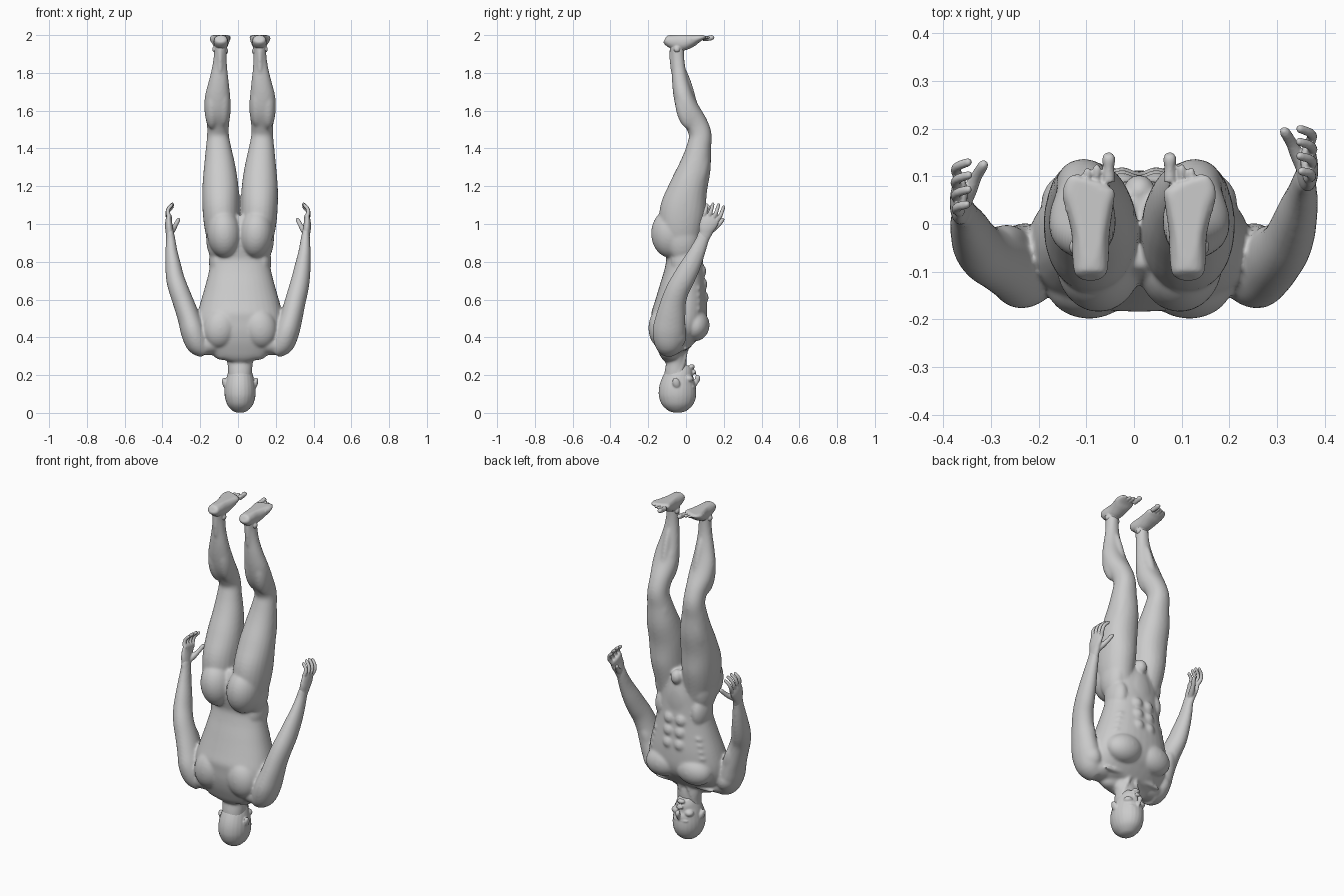
import bpy, bmesh, math
from mathutils import Vector, Matrix

cube = bpy.data.objects.get("Cube")
if cube:
    bpy.data.objects.remove(cube, do_unlink=True)

skin = bpy.data.materials.new("grey_skin")
skin.use_nodes = True
GREY = (0.6, 0.6, 0.6, 1)
skin.diffuse_color = GREY
skin.node_tree.nodes["Principled BSDF"].inputs["Base Color"].default_value = GREY

MID = .011  # x of the body's plane of symmetry


def spline(rows, steps):
    """Catmull-Rom interpolation of whole station rows."""
    rows = [Vector(r) for r in rows]
    ext = [rows[0]] + rows + [rows[-1]]
    out = []
    for i in range(len(rows) - 1):
        a, b, c, d = ext[i:i + 4]
        for k in range(steps):
            t = k / steps
            out.append(0.5 * (2 * b + (c - a) * t + (2 * a - 5 * b + 4 * c - d) * t * t
                              + (3 * b - a - 3 * c + d) * t ** 3))
    return out + [rows[-1]]


def loft(rows, side=1, n=24, top=None, power=1.0, mid=MID):
    """Closed tube through rows of (x, y, z, radius across x, other radius)."""
    pts = spline([(mid + r[0] * side, *r[1:]) for r in rows], 4)
    rings = []
    for i, p in enumerate(pts):
        c = Vector(p[:3])
        t = (Vector(pts[min(i + 1, len(pts) - 1)][:3]) - Vector(pts[max(i - 1, 0)][:3])).normalized()
        u = (Vector((1, 0, 0)) - t * t.x).normalized()
        v = t.cross(u)
        ring = []
        for k in range(n):
            a = math.tau * k / n
            ca, sa = math.cos(a), math.sin(a)
            q = c + u * p[3] * math.copysign(abs(ca) ** power, ca) \
                  + v * p[4] * math.copysign(abs(sa) ** power, sa)
            if top is not None:
                q.z = min(q.z, top)
            ring.append(bm.verts.new(q))
        rings.append(ring)
    faces = [bm.faces.new(rings[0][::-1]), bm.faces.new(rings[-1])]
    for r, s in zip(rings, rings[1:]):
        for k in range(n):
            faces.append(bm.faces.new((r[k], r[(k + 1) % n], s[(k + 1) % n], s[k])))
    bmesh.ops.recalc_face_normals(bm, faces=faces)


def blob(c, r, side=1, tilt=0, lean=0):
    """Muscle ellipsoid; tilt turns it about y, lean about x (degrees)."""
    m = (Matrix.Translation((MID + c[0] * side, c[1], c[2]))
         @ Matrix.Rotation(math.radians(tilt * side), 4, 'Y')
         @ Matrix.Rotation(math.radians(lean), 4, 'X') @ Matrix.Diagonal((*r, 1)))
    bmesh.ops.create_uvsphere(bm, u_segments=24, v_segments=16, radius=1, matrix=m)


def finish(name, voxel, iterations):
    """Fuse the gathered volumes into one smooth object."""
    mesh = bpy.data.meshes.new(name)
    bm.to_mesh(mesh)
    bm.free()
    mesh.materials.append(skin)
    obj = bpy.data.objects.new(name, mesh)
    bpy.context.collection.objects.link(obj)
    fuse = obj.modifiers.new("fuse", 'REMESH')
    fuse.mode = 'VOXEL'
    fuse.voxel_size = voxel
    fuse.use_smooth_shade = True
    relax = obj.modifiers.new("relax", 'SMOOTH')
    relax.factor = 0.5
    relax.iterations = iterations


def arm_loft(rows, s, n=20):
    """Arm tube; the right arm swings less far forward, shoulders follow the body."""
    loft([(x + s * MID * min(1, max(0, (.7 - z) / .2)),
           y - (.07 * min(1, max(0, z - .55) / .4) if s < 0 else 0), z, a, b)
          for x, y, z, a, b in rows], s, n=n, mid=0)


# Head: skull, jaw, brow, nose, lips, chin, ears
bm = bmesh.new()
loft([(0, -.045, .001, .012, .014), (0, -.045, .010, .038, .045), (0, -.045, .04, .066, .080),
      (0, -.045, .08, .080, .097), (0, -.045, .12, .083, .099), (0, -.04, .16, .078, .092),
      (0, -.03, .20, .068, .078), (0, -.012, .235, .052, .055), (0, -.002, .256, .032, .034)])
blob((0, .036, .138), (.048, .015, .010))
loft([(0, .043, .14, .008, .010), (0, .055, .165, .010, .013), (0, .063, .185, .014, .014),
      (0, .052, .195, .010, .008)], n=12)
blob((0, .044, .211), (.021, .011, .006))
blob((0, .042, .221), (.019, .011, .006))
blob((0, .031, .245), (.024, .016, .013))
for s in (1, -1):
    blob((.082, -.052, .158), (.013, .020, .030), s, 12, 15)
    blob((.031, .026, .155), (.015, .014, .008), s)
    blob((.042, .014, .180), (.026, .026, .020), s)
finish("head", .0045, 4)

# Body: neck and torso
bm = bmesh.new()
loft([(0, -.06, .16, .06, .06), (0, -.055, .22, .064, .058), (0, -.05, .27, .069, .055),
      (0, -.06, .31, .085, .062), (0, -.07, .38, .10, .08)])
loft([(0, -.065, .285, .075, .045), (0, -.075, .315, .165, .065), (0, -.072, .36, .215, .095),
      (0, -.060, .42, .235, .125), (0, -.040, .49, .232, .148), (0, -.027, .57, .214, .140),
      (0, -.018, .66, .188, .123), (0, -.010, .75, .165, .105), (0, -.008, .82, .157, .097),
      (0, -.018, .90, .165, .102), (0, -.025, .98, .165, .095), (0, -.02, 1.04, .11, .07)],
     n=36, power=.9)
blob((0, .060, .85), (.080, .032, .13))
blob((0, .068, .995), (.034, .036, .042))

for s in (1, -1):
    # Neck cord, collar bone, trapezius, shoulder blade, spine muscle
    loft([(.058, -.05, .18, .012, .014), (.044, -.014, .26, .011, .011), (.018, .006, .345, .010, .010)], s, n=12)
    blob((.10, -.002, .345), (.095, .016, .014), s, 4)
    blob((.06, -.085, .325), (.085, .052, .045), s, 10)
    blob((.155, -.08, .365), (.105, .075, .058), s, 8)
    blob((.105, -.125, .45), (.090, .074, .11), s, -12)
    blob((.042, -.085, .70), (.044, .040, .22), s, 0, -12)
    # Chest, abdominals, ribs, flank
    blob((.095, .045, .465), (.112, .080, .085), s, 10)
    for row, z in enumerate((.61, .68, .75)):
        blob((.036, .085 - .006 * row, z), (.038, .035, .040), s)
    for k in range(4):
        blob((.155 - .008 * k, .030, .555 + .036 * k), (.036, .050, .018), s, 25)
    blob((.115, .0, .80), (.050, .080, .10), s)
    # Buttock and hip
    blob((.085, -.080, .950), (.090, .105, .130), s, 4)
    blob((.122, -.02, .93), (.058, .088, .13), s)
    # Leg from hip to ankle
    loft([(.088, -.02, .88, .075, .09), (.097, -.025, .98, .091, .115), (.102, -.015, 1.08, .097, .122),
          (.104, .012, 1.19, .096, .102), (.108, .047, 1.30, .084, .085), (.114, .067, 1.40, .068, .066),
          (.117, .076, 1.47, .058, .060), (.117, .055, 1.53, .059, .060), (.119, .014, 1.60, .070, .060),
          (.119, -.012, 1.67, .068, .053), (.113, -.030, 1.75, .054, .044), (.108, -.040, 1.83, .040, .036),
          (.105, -.045, 1.90, .034, .035), (.104, -.050, 1.96, .034, .042)], s, power=.95)
    # Kneecap, thigh and calf muscles, shin, heel cord
    blob((.117, .105, 1.475), (.034, .029, .045), s)
    blob((.080, .070, 1.36), (.040, .050, .10), s, 6, -6)
    blob((.142, .055, 1.30), (.046, .066, .16), s, -6, -10)
    blob((.088, -.004, 1.63), (.038, .050, .12), s, 0, 12)
    blob((.148, -.004, 1.61), (.040, .050, .11), s, 0, 12)
    blob((.106, .032, 1.66), (.022, .022, .17), s, 0, 14)
    blob((.105, -.071, 1.89), (.015, .017, .10), s)
    # Arm, shoulder muscle, upper arm muscles
    arm_loft([(.18, -.085, .325, .04, .05), (.220, -.09, .365, .064, .076), (.248, -.09, .43, .066, .088),
              (.270, -.082, .50, .060, .080), (.294, -.068, .58, .056, .068), (.316, -.045, .65, .053, .062),
              (.332, -.013, .71, .049, .060), (.343, .024, .78, .042, .054), (.352, .058, .85, .033, .044),
              (.356, .084, .91, .026, .036), (.359, .098, .95, .021, .034), (.362, .106, .975, .015, .030)], s)
    blob((.240, -.085, .405), (.062, .088, .080), s, 22)
    blob((.270, -.045, .52), (.040, .042, .11), s, 14, -8)
    blob((.275, -.112, .52), (.040, .042, .12), s, 14, -16)
finish("body", .0062, 16)

# Feet: ankle, foot, ankle bones, toes with the largest on the inside
bm = bmesh.new()
for s in (1, -1):
    loft([(.104, -.046, 1.89, .026, .028), (.104, -.046, 1.93, .034, .037), (.103, -.048, 1.965, .036, .046)], s)
    blob((.136, -.048, 1.925), (.011, .016, .016), s)
    blob((.074, -.040, 1.915), (.011, .016, .016), s)
    loft([(.102, -.112, 1.978, .018, .015), (.102, -.103, 1.974, .033, .026), (.102, -.07, 1.965, .038, .038),
          (.102, -.02, 1.962, .040, .045), (.104, .03, 1.972, .049, .035), (.106, .06, 1.982, .055, .024),
          (.105, .080, 1.987, .051, .016), (.102, .092, 1.99, .040, .009)], s, top=2.0, power=.92)
    for x, y, r in ((.064, .148, .014), (.089, .124, .0088), (.109, .117, .0085), (.129, .105, .008), (.148, .088, .008)):
        loft([(x, y - .06, 1.981, r, r), (x, y - .03, 1.983, r * .85, r), (x, y - .012, 1.987, r, r),
              (x, y - .002, 1.989, r * .7, r * .7), (x, y, 1.99, r * .3, r * .3)], s, n=12, top=2.0)
finish("feet", .004, 3)

# Hands: palm, four curled fingers, thumb
bm = bmesh.new()
for s in (1, -1):
    arm_loft([(.357, .09, .92, .021, .031), (.361, .102, .95, .021, .035), (.365, .110, .98, .021, .043),
              (.367, .123, 1.01, .018, .048), (.364, .134, 1.035, .015, .045), (.362, .138, 1.045, .008, .036)], s)
    for i, length in ((-1.5, .82), (-.5, .96), (.5, 1.0), (1.5, .95)):
        b = Vector((.364, .130 + .023 * i, 1.026 - .007 * i))
        path = ((0, 0, 0, .0115), (.010, .012 + .004 * i, .028, .0108), (.004, .021 + .005 * i, .056, .0098),
                (-.018, .028 + .006 * i, .079, .0088), (-.024, .029 + .006 * i, .083, .004))
        arm_loft([(*(b + Vector(p[:3]) * length), p[3], p[3]) for p in path], s, 12)
    arm_loft([(.356, .115, .955, .016, .018), (.342, .145, .975, .015, .016), (.330, .170, .995, .012, .013),
              (.316, .193, 1.022, .011, .011), (.312, .200, 1.030, .005, .005)], s, 12)
finish("hands", .004, 3)
